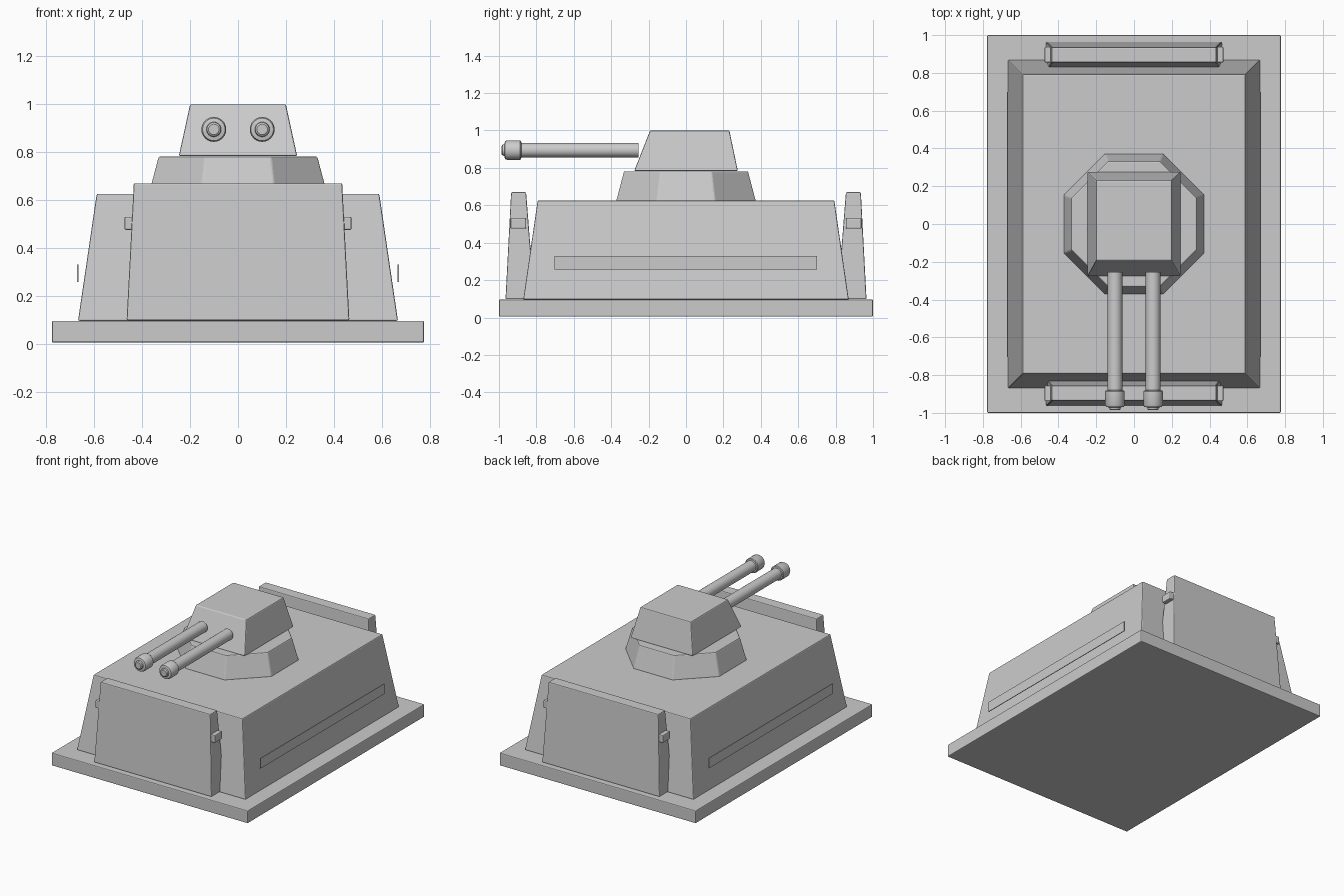
import bpy, bmesh, math
from mathutils import Matrix

if "Cube" in bpy.data.objects:
    bpy.data.objects.remove(bpy.data.objects["Cube"])


def finish(bm, name, bevel=0.006):
    bmesh.ops.recalc_face_normals(bm, faces=bm.faces)
    me = bpy.data.meshes.new(name)
    bm.to_mesh(me)
    bm.free()
    ob = bpy.data.objects.new(name, me)
    bpy.context.collection.objects.link(ob)
    if bevel:
        mod = ob.modifiers.new("edge_bevel", "BEVEL")
        mod.width = bevel
        mod.segments = 2
        mod.limit_method = "ANGLE"
        mod.angle_limit = math.radians(30)
    return ob


def loft(name, rings, bevel=0.006):
    """Skin a stack of matching closed rings and cap both ends."""
    bm = bmesh.new()
    vs = [[bm.verts.new(p) for p in r] for r in rings]
    n = len(vs[0])
    for a, b in zip(vs, vs[1:]):
        for i in range(n):
            bm.faces.new((a[i], a[(i + 1) % n], b[(i + 1) % n], b[i]))
    bm.faces.new(vs[0][::-1])
    bm.faces.new(vs[-1])
    return finish(bm, name, bevel)


def rect(x0, x1, y0, y1, z):
    return [(x0, y0, z), (x1, y0, z), (x1, y1, z), (x0, y1, z)]


def octagon(apothem, z):
    r = apothem / math.cos(math.pi / 8)
    return [(r * math.cos(a), r * math.sin(a), z)
            for a in (math.pi / 8 + i * math.pi / 4 for i in range(8))]


def box(name, x0, x1, y0, y1, z0, z1, bevel=0.006):
    return loft(name, [rect(x0, x1, y0, y1, z0), rect(x0, x1, y0, y1, z1)], bevel)


# Ground slab and tapered bunker body
box("base_slab", -0.777, 0.777, -1, 1, 0.005, 0.096)
loft("bunker_body", [rect(-0.668, 0.668, -0.87, 0.87, 0.096),
                     rect(-0.59, 0.59, -0.793, 0.793, 0.626)])

# Front and back shield plates with side lugs
for s, end in ((-1, "front"), (1, "back")):
    loft(f"{end}_shield", [
        rect(-0.465, 0.465, *sorted((s * 0.965, s * 0.81)), 0.098),
        rect(-0.435, 0.435, *sorted((s * 0.935, s * 0.855)), 0.67)])
    for t, side in ((-1, "left"), (1, "right")):
        box(f"{end}_{side}_lug", *sorted((t * 0.42, t * 0.474)),
            *sorted((s * 0.938, s * 0.855)), 0.475, 0.53)

# Thin side strips and twin guns
Y_AXIS = Matrix.Rotation(math.pi / 2, 4, "X")
GUN_PROFILE = [(0.039, -0.255), (0.039, -0.88), (0.048, -0.882), (0.052, -0.887),
               (0.052, -0.957), (0.047, -0.968), (0.031, -0.971),
               (0.029, -0.981), (0.022, -0.986)]
for t, side in ((-1, "left"), (1, "right")):
    box(f"{side}_strip", *sorted((t * 0.667, t * 0.672)), -0.703, 0.7, 0.257, 0.33, 0)
    angles = [2 * math.pi * i / 24 for i in range(24)]
    gun = loft(f"{side}_gun_barrel", [
        [(t * 0.101 + r * math.cos(a), y, 0.895 + r * math.sin(a)) for a in angles]
        for r, y in GUN_PROFILE], 0)
    bpy.ops.object.select_all(action="DESELECT")
    gun.select_set(True)
    bpy.context.view_layer.objects.active = gun
    bpy.ops.object.shade_smooth_by_angle(angle=math.radians(30))

# Octagonal turret ring and turret housing
loft("turret_ring", [octagon(0.373, 0.622), octagon(0.331, 0.782)])
loft("turret_housing", [rect(-0.247, 0.247, -0.277, 0.277, 0.784),
                        rect(-0.2, 0.2, -0.192, 0.232, 1.0)])
